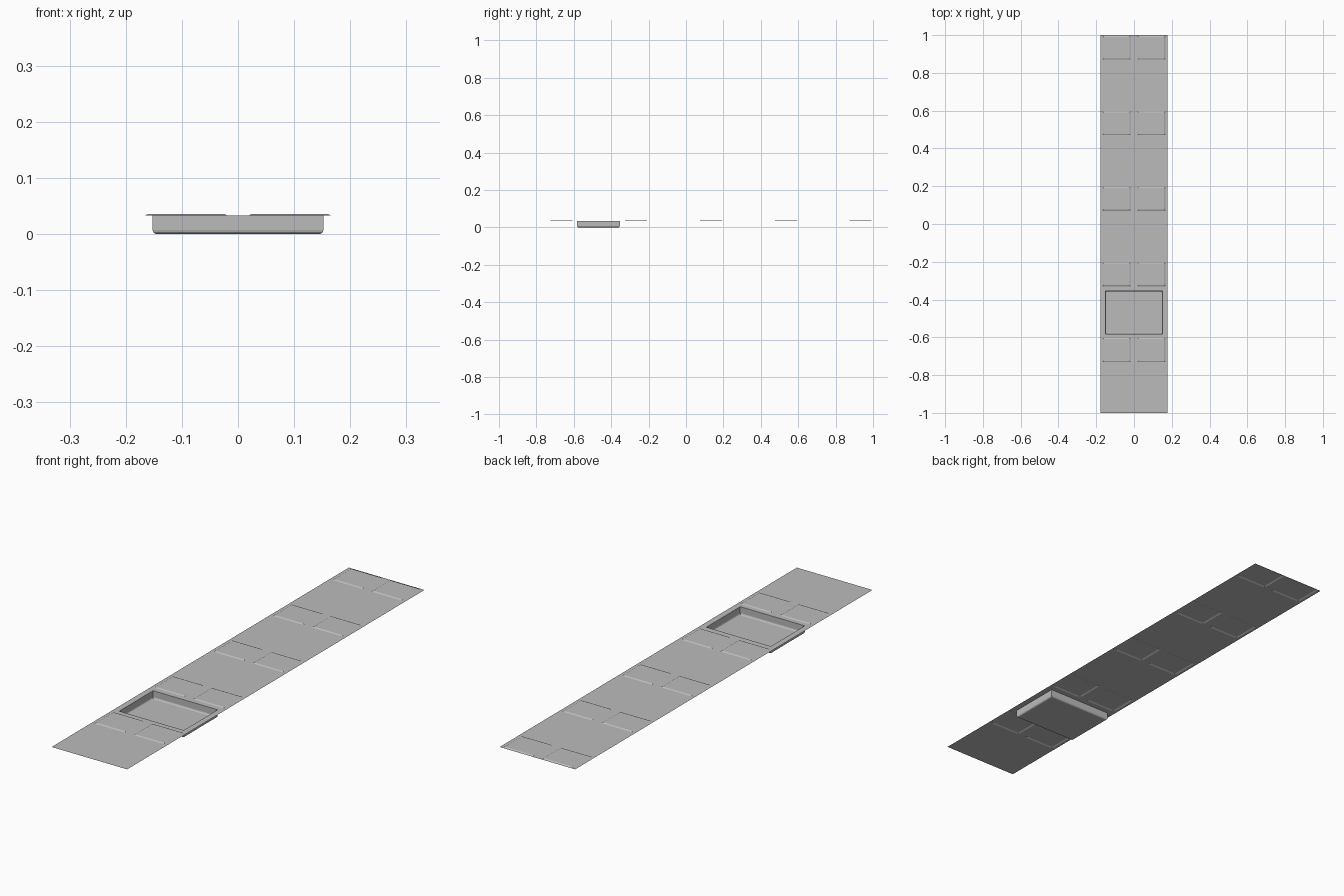
import bpy, bmesh
from mathutils import Vector

cube = bpy.data.objects.get("Cube")
if cube:
    bpy.data.objects.remove(cube)

SHEET_Z = 0.033
HALF_WIDTH = 0.178
PAD_X = (0.018, 0.166)          # inner and outer edge of a pad
PAD_DEPTH = 0.127
PAD_ROWS = [-0.73 + 0.4 * i for i in range(5)]   # front edges
TRAY_X, TRAY_Y = 0.152, (-0.582, -0.354)

grey = bpy.data.materials.new("grey metal")
grey.use_nodes = True
colour = (0.5, 0.5, 0.5, 1)
grey.diffuse_color = colour
grey.node_tree.nodes["Principled BSDF"].inputs["Base Color"].default_value = colour


def make_object(name, bm):
    mesh = bpy.data.meshes.new(name)
    bm.to_mesh(mesh)
    bm.free()
    mesh.materials.append(grey)
    obj = bpy.data.objects.new(name, mesh)
    bpy.context.collection.objects.link(obj)
    return obj


def cut(bm, axis, value):
    point, normal = Vector(), Vector()
    point[axis], normal[axis] = value, 1
    bmesh.ops.bisect_plane(bm, geom=bm.verts[:] + bm.edges[:] + bm.faces[:],
                           plane_co=point, plane_no=normal)


def in_pad(c):
    return (PAD_X[0] < abs(c.x) < PAD_X[1]
            and any(y < c.y < y + PAD_DEPTH for y in PAD_ROWS))


def in_tray(c):
    return abs(c.x) < TRAY_X and TRAY_Y[0] < c.y < TRAY_Y[1]


# Flat sheet, cut along the outlines of the pads and the tray
bm = bmesh.new()
corners = [(-1, -1), (1, -1), (1, 1), (-1, 1)]
bm.faces.new([bm.verts.new((x * HALF_WIDTH, y, SHEET_Z)) for x, y in corners])
for x in PAD_X + (TRAY_X,):
    cut(bm, 0, x)
    cut(bm, 0, -x)
for y in PAD_ROWS:
    cut(bm, 1, y)
    cut(bm, 1, y + PAD_DEPTH)
for y in TRAY_Y:
    cut(bm, 1, y)

# Opening for the tray
bmesh.ops.delete(bm, geom=[f for f in bm.faces if in_tray(f.calc_center_median())],
                 context="FACES")

# Raised pads with sloped rims
pads = [f for f in bm.faces if in_pad(f.calc_center_median())]
bmesh.ops.inset_region(bm, faces=pads, thickness=0.006, use_even_offset=True)
for v in {v for f in pads for v in f.verts}:
    v.co.z += 0.003
make_object("sheet_with_pads", bm)

# Open tray with a rounded bottom edge
bm = bmesh.new()
bmesh.ops.create_cube(bm, size=1)
size = Vector((2 * TRAY_X, TRAY_Y[1] - TRAY_Y[0], SHEET_Z))
centre = Vector((0, sum(TRAY_Y) / 2, SHEET_Z / 2))
bmesh.ops.scale(bm, vec=size, verts=bm.verts)
bmesh.ops.translate(bm, vec=centre, verts=bm.verts)
bmesh.ops.delete(bm, geom=[f for f in bm.faces if f.normal.z > 0.5], context="FACES")
bottom = [e for e in bm.edges if all(v.co.z < 0.001 for v in e.verts)]
bmesh.ops.bevel(bm, geom=bottom, offset=0.007, segments=3, profile=0.5,
                affect="EDGES")
bmesh.ops.reverse_faces(bm, faces=bm.faces)
tray = make_object("tray", bm)
